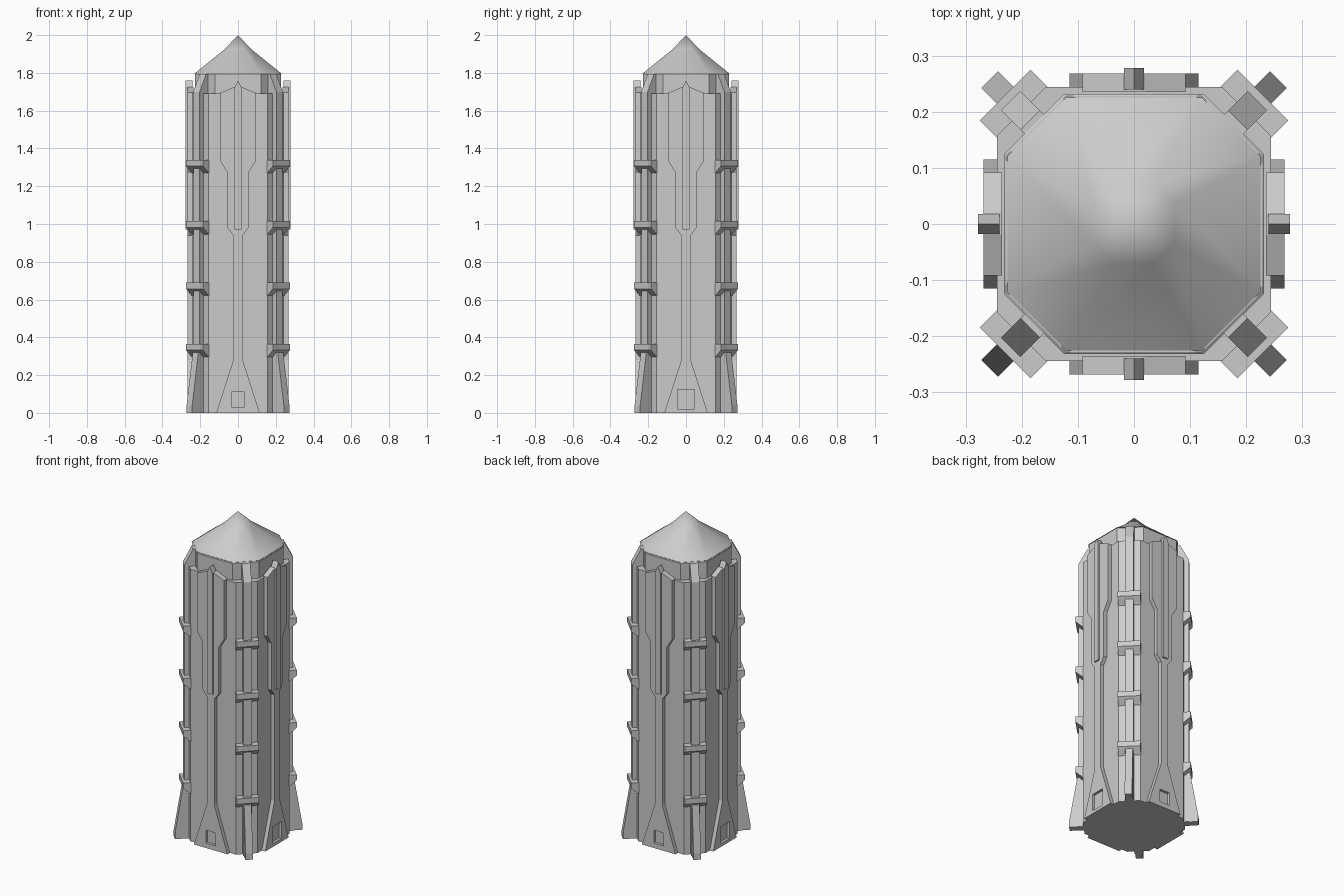
import bpy, bmesh, math
from mathutils import Matrix

if "Cube" in bpy.data.objects:
    bpy.data.objects.remove(bpy.data.objects["Cube"])

grey = bpy.data.materials.new("stone_grey")
grey.diffuse_color = (0.6, 0.6, 0.6, 1)
grey.use_nodes = True
grey.node_tree.nodes["Principled BSDF"].inputs["Base Color"].default_value = grey.diffuse_color


def finish(name, bm, turn=0.0):
    bmesh.ops.recalc_face_normals(bm, faces=bm.faces)
    bm.transform(Matrix.Rotation(turn, 4, 'Z'))
    me = bpy.data.meshes.new(name)
    bm.to_mesh(me)
    bm.free()
    me.materials.append(grey)
    ob = bpy.data.objects.new(name, me)
    bpy.context.collection.objects.link(ob)
    return ob


def prism(name, pts, a, b, axis, turn):
    """Extrude a 2D outline: axis 'x' -> (y,z) outline, axis 'y' -> (x,z) outline."""
    def put(p, d):
        return (d, p[0], p[1]) if axis == 'x' else (p[0], d, p[1])
    bm = bmesh.new()
    lo = [bm.verts.new(put(p, a)) for p in pts]
    hi = [bm.verts.new(put(p, b)) for p in pts]
    bm.faces.new(lo)
    bm.faces.new(hi)
    n = len(pts)
    for i in range(n):
        j = (i + 1) % n
        bm.faces.new((lo[i], lo[j], hi[j], hi[i]))
    return finish(name, bm, turn)


def octagon_stack(name, rings, tip=None):
    """rings: (half width, half length of the straight side, z)."""
    bm = bmesh.new()
    loops = []
    for h, s, z in rings:
        xy = [(h, -s), (h, s), (s, h), (-s, h), (-h, s), (-h, -s), (-s, -h), (s, -h)]
        loops.append([bm.verts.new((x, y, z)) for x, y in xy])
    bm.faces.new(loops[0])
    for lo, hi in zip(loops, loops[1:]):
        for i in range(8):
            j = (i + 1) % 8
            bm.faces.new((lo[i], lo[j], hi[j], hi[i]))
    if tip is None:
        bm.faces.new(loops[-1])
    else:
        t = bm.verts.new((0, 0, tip))
        for i in range(8):
            bm.faces.new((loops[-1][i], loops[-1][(i + 1) % 8], t))
    return finish(name, bm)


# main shaft, neck and pointed roof
octagon_stack("tower_body", [(0.244, 0.157, 0), (0.244, 0.157, 1.69)])
octagon_stack("neck", [(0.228, 0.121, 1.68), (0.228, 0.121, 1.8)])
roof = octagon_stack("roof", [(0.232, 0.124, 1.795), (0.071, 0.034, 1.925)], 2.0)
bpy.context.view_layer.objects.active = roof
roof.select_set(True)
bpy.ops.object.shade_smooth_by_angle(angle=math.radians(40))

half_panel = [(0.115, 0), (0.025, 0.28), (0.025, 0.94), (0.055, 0.98),
              (0.055, 1.27), (0.092, 1.33), (0.092, 1.695), (0.02, 1.725)]
panel_outline = half_panel + [(-x, z) for x, z in reversed(half_panel)]
fin_outline = [(-0.018, 0.97), (0.018, 0.97), (0.018, 1.725), (0, 1.76), (-0.018, 1.725)]

for k in range(4):
    turn = k * math.pi / 2
    # raised panel with a recessed window at its foot
    panel = prism(f"face_panel_{k}", panel_outline, -0.268, -0.235, 'y', turn)
    w, z0, z1 = (0.034, 0.03, 0.11) if k % 2 == 0 else (0.045, 0.02, 0.125)
    cutter = prism(f"window_cutter_{k}", [(-w, z0), (w, z0), (w, z1), (-w, z1)],
                   -0.3, -0.252, 'y', turn)
    cutter.hide_render = True
    cutter.hide_viewport = True
    mod = panel.modifiers.new("window", 'BOOLEAN')
    mod.operation = 'DIFFERENCE'
    mod.solver = 'EXACT'
    mod.object = cutter
    # central fin
    prism(f"fin_{k}", fin_outline, -0.278, -0.24, 'y', turn)

    # corner rib, with outline in (radius, z), its flared foot and its brackets
    diag = turn + math.pi / 4
    prism(f"corner_rib_{k}", [(0.22, 0), (0.311, 0), (0.311, 1.70), (0.262, 1.795), (0.22, 1.795)],
          -0.024, 0.024, 'y', diag)
    prism(f"foot_buttress_{k}", [(0.25, 0), (0.364, 0), (0.364, 0.04), (0.318, 0.32), (0.25, 0.32)],
          -0.021, 0.021, 'y', diag)
    for n, top in enumerate((0.365, 0.69, 1.015, 1.34)):
        prism(f"corner_bracket_{k}_{n}",
              [(0.27, top), (0.325, top), (0.325, top - 0.033), (0.283, top - 0.07), (0.27, top - 0.07)],
              -0.064, 0.064, 'y', diag)
